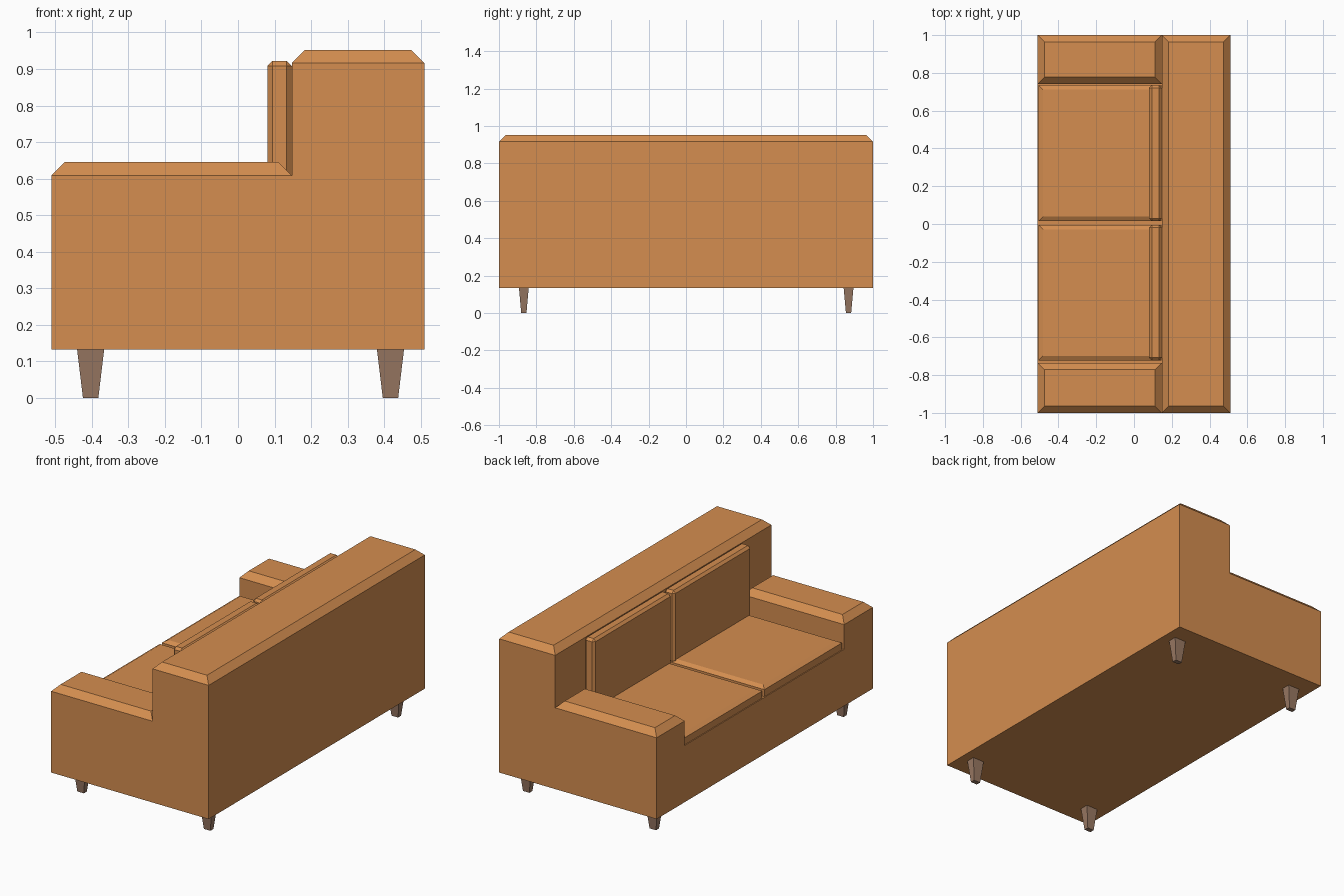
import bpy, bmesh

if "Cube" in bpy.data.objects:
    bpy.data.objects.remove(bpy.data.objects["Cube"])

def material(name, rgb):
    m = bpy.data.materials.new(name)
    m.diffuse_color = (*rgb, 1)
    m.use_nodes = True
    m.node_tree.nodes["Principled BSDF"].inputs["Base Color"].default_value = m.diffuse_color
    return m

FABRIC = material("tan fabric", (0.66, 0.27, 0.08))
WOOD = material("brown wood", (0.32, 0.19, 0.125))

def loft(name, rings, mat):
    """Stack of rectangles (x0, x1, y0, y1, z) joined into a closed solid."""
    bm = bmesh.new()
    loops = []
    for x0, x1, y0, y1, z in rings:
        loops.append([bm.verts.new(p) for p in
                      ((x0, y0, z), (x1, y0, z), (x1, y1, z), (x0, y1, z))])
    for a, b in zip(loops, loops[1:]):
        for i in range(4):
            j = (i + 1) % 4
            bm.faces.new((a[i], a[j], b[j], b[i]))
    bm.faces.new(loops[0][::-1])
    bm.faces.new(loops[-1])
    me = bpy.data.meshes.new(name)
    bm.to_mesh(me)
    bm.free()
    me.materials.append(mat)
    ob = bpy.data.objects.new(name, me)
    bpy.context.collection.objects.link(ob)
    return ob

def block(name, x, y, z0, z1, inset=0, drop=0, mat=FABRIC):
    """Box whose top edges are chamfered all round."""
    rings = [(*x, *y, z0)]
    if inset:
        rings.append((*x, *y, z1 - drop))
    rings.append((x[0] + inset, x[1] - inset, y[0] + inset, y[1] - inset, z1))
    return loft(name, rings, mat)

# Frame: low base, merged with the back and both arms
BOTTOM = 0.133
frame = block("sofa_frame", (-0.51, 0.51), (-1, 1), BOTTOM, 0.465)
parts = [
    block("back_rest", (0.147, 0.51), (-1, 1), BOTTOM, 0.952, 0.036, 0.036),
    block("left_arm", (-0.51, 0.147), (0.741, 1), BOTTOM, 0.645, 0.036, 0.036),
    block("right_arm", (-0.51, 0.147), (-1, -0.735), BOTTOM, 0.645, 0.036, 0.036),
]
for p in parts:
    mod = frame.modifiers.new("join " + p.name, 'BOOLEAN')
    mod.operation = 'UNION'
    mod.solver = 'EXACT'
    mod.object = p
    p.hide_render = True
    p.hide_viewport = False
flat = frame.modifiers.new("merge flat faces", 'DECIMATE')
flat.decimate_type = 'DISSOLVE'
flat.angle_limit = 0.02

# Bake the joined frame and remove the helper blocks
deps = bpy.context.evaluated_depsgraph_get()
joined = bpy.data.meshes.new_from_object(frame.evaluated_get(deps))
frame.modifiers.clear()
frame.data = joined
for p in parts:
    bpy.data.objects.remove(p)

# Cushions: a seat and a back pad on each side
for side, y in (("left", (0.016, 0.735)), ("right", (-0.722, -0.004))):
    block(side + "_seat_cushion", (-0.505, 0.145), y, 0.465, 0.52, 0.024, 0.014)
    pad = block(side + "_back_cushion", (0.08, 0.147), y, 0.5, 0.922)
    bev = pad.modifiers.new("chamfer", 'BEVEL')
    bev.width = 0.014
    bev.segments = 1

# Tapered feet
for end, cx in (("front", -0.403), ("rear", 0.417)):
    for side, cy in (("left", 0.869), ("right", -0.867)):
        loft(f"{end}_{side}_leg",
             [(cx - 0.021, cx + 0.021, cy - 0.014, cy + 0.014, 0),
              (cx - 0.037, cx + 0.037, cy - 0.026, cy + 0.026, BOTTOM)], WOOD)
